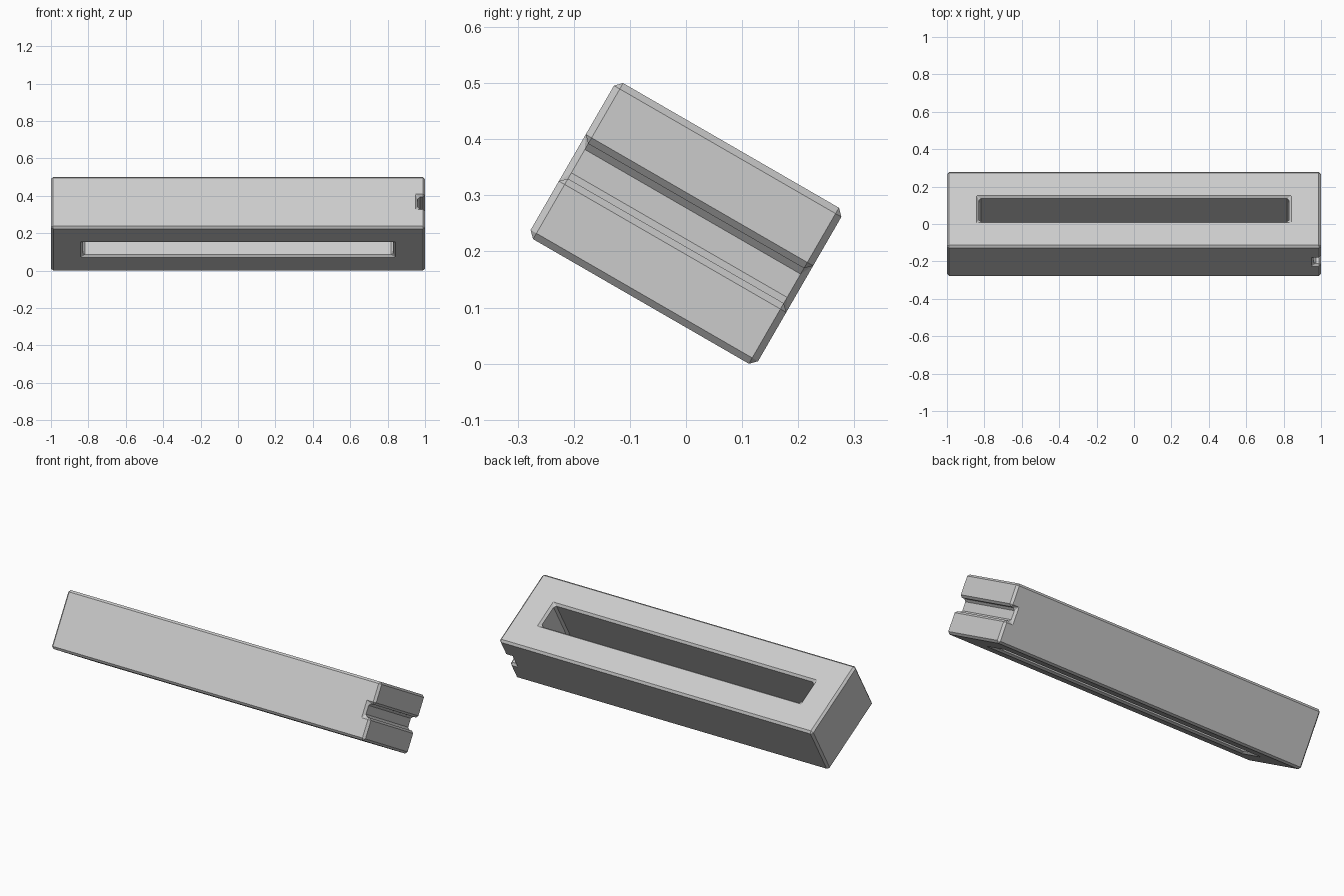
import bpy
from math import radians

cube = bpy.data.objects.get("Cube")
if cube:
    bpy.data.objects.remove(cube, do_unlink=True)

LENGTH, DEPTH, HEIGHT = 2.0, 0.468, 0.321
CHAMFER = 0.012

grey = bpy.data.materials.new("light grey")
grey.use_nodes = True
colour = (0.6, 0.6, 0.6, 1)
grey.diffuse_color = colour
grey.node_tree.nodes["Principled BSDF"].inputs["Base Color"].default_value = colour


def box(name, size, location=(0, 0, 0)):
    """Box with its size stored in the mesh, so chamfers stay even."""
    bpy.ops.mesh.primitive_cube_add(size=1)
    obj = bpy.context.object
    obj.name = name
    for v in obj.data.vertices:
        v.co = [c * s + p for c, s, p in zip(v.co, size, location)]
    obj.data.materials.append(grey)
    return obj


def cut(target, cutter):
    mod = target.modifiers.new("cut " + cutter.name, 'BOOLEAN')
    mod.operation = 'DIFFERENCE'
    mod.solver = 'EXACT'
    mod.object = cutter
    cutter.hide_render = True
    cutter.hide_set(True)
    cutter.parent = target


# Main block
block = box("slotted_block", (LENGTH, DEPTH, HEIGHT))

# Long slot through the block, and a groove across the left end
cut(block, box("slot_cutter", (1.66, 0.144, 1)))
cut(block, box("groove_cutter", (0.08, 1, 0.072), (LENGTH / 2, 0, 0)))

# Flat chamfer on every edge
bevel = block.modifiers.new("chamfer", 'BEVEL')
bevel.width = CHAMFER
bevel.segments = 1
bevel.limit_method = 'ANGLE'
bevel.angle_limit = radians(30)

# Tilt the block onto its lower back edge
block.rotation_euler = (radians(-30), 0, 0)
block.location = (0, 0, 0.25)

# Bake the modifiers and remove the cutters
bpy.context.view_layer.update()
graph = bpy.context.evaluated_depsgraph_get()
block.data = bpy.data.meshes.new_from_object(block.evaluated_get(graph))
block.modifiers.clear()
for cutter in list(block.children):
    bpy.data.objects.remove(cutter, do_unlink=True)
